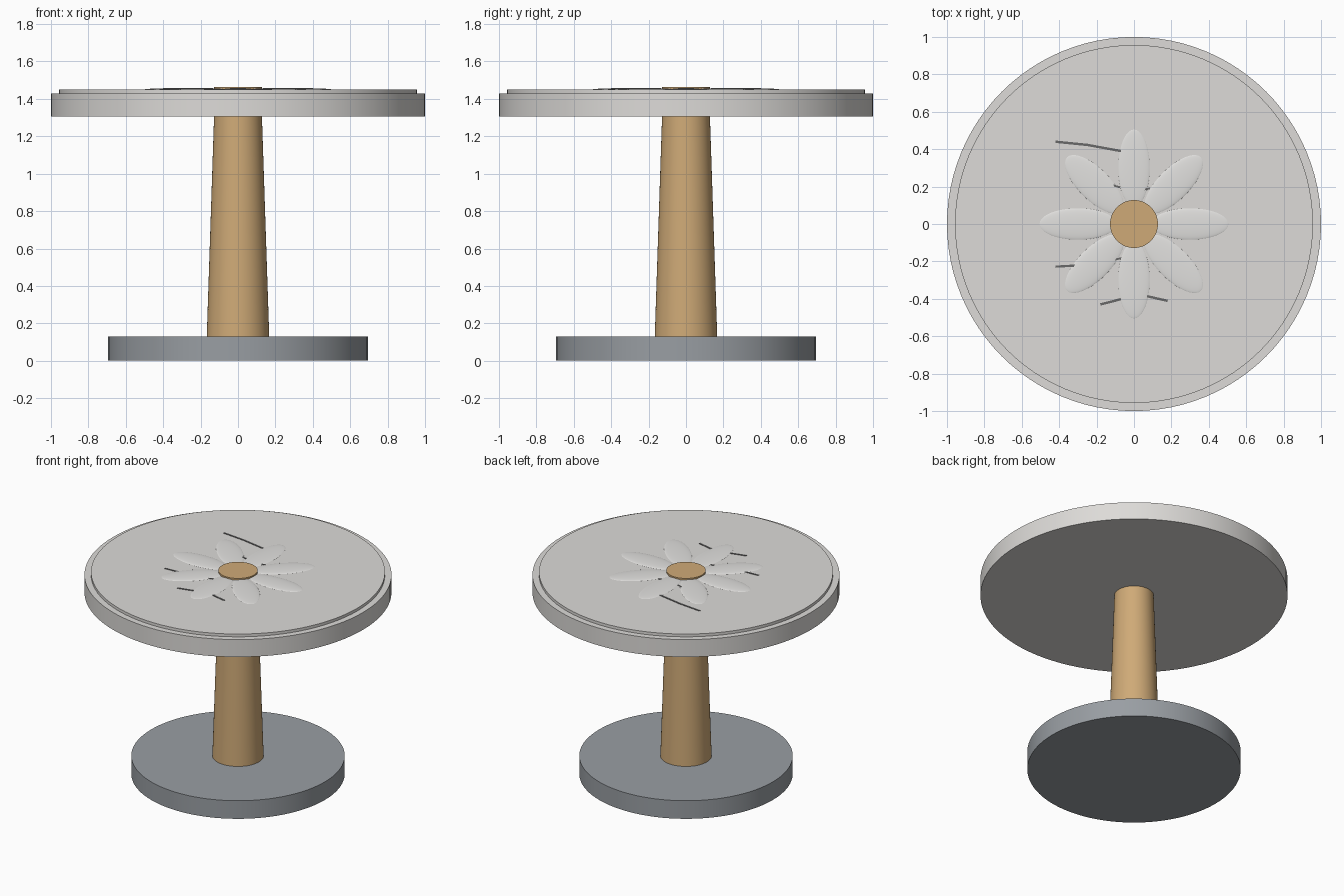
import bpy, math
from mathutils import Vector

cube = bpy.data.objects.get("Cube")
if cube:
    bpy.data.objects.remove(cube, do_unlink=True)


def lin(c):
    c /= 255
    return c / 12.92 if c <= 0.04045 else ((c + 0.055) / 1.055) ** 2.4


def material(name, r, g, b):
    m = bpy.data.materials.new(name)
    m.use_nodes = True
    col = (lin(r), lin(g), lin(b), 1)
    m.diffuse_color = col
    m.node_tree.nodes["Principled BSDF"].inputs["Base Color"].default_value = col
    return m


stone = material("pale stone", 221, 219, 216)
petal_white = material("petal white", 226, 225, 223)
wood = material("warm wood", 207, 170, 119)
slate = material("slate grey", 153, 158, 163)
vein_grey = material("vein grey", 105, 105, 105)


def finish(name, mat):
    ob = bpy.context.object
    ob.name = ob.data.name = name
    ob.data.materials.append(mat)
    bpy.ops.object.shade_smooth_by_angle(angle=math.radians(35))
    return ob


def disc(name, r_low, r_high, z0, z1, mat):
    """Upright round slab or tapered column from z0 to z1."""
    bpy.ops.mesh.primitive_cone_add(vertices=96, radius1=r_low, radius2=r_high,
                                    depth=z1 - z0, location=(0, 0, (z0 + z1) / 2))
    return finish(name, mat)


# Pedestal
disc("base", 0.695, 0.695, 0, 0.13, slate)
disc("column", 0.167, 0.128, 0.13, 1.305, wood)

# Table top with a raised inner slab
disc("table_top", 1.0, 1.0, 1.305, 1.43, stone)
disc("inner_slab", 0.957, 0.957, 1.43, 1.45, stone)

# Flower relief: eight flat domed petals round a wooden centre
for i in range(8):
    a = i * math.pi / 4
    bpy.ops.mesh.primitive_uv_sphere_add(
        segments=40, ring_count=16, radius=1, rotation=(0, 0, a),
        location=(0.3 * math.cos(a), 0.3 * math.sin(a), 1.449))
    bpy.context.object.scale = (0.207, 0.085, 0.009)
    finish(f"petal_{i + 1}", petal_white)
disc("flower_centre", 0.128, 0.128, 1.445, 1.463, wood)

# Thin veins showing at the surface: start, end, width
veins = [
    ((-0.42, 0.44), (-0.24, 0.422), 0.013),
    ((-0.25, 0.423), (-0.07, 0.39), 0.013),
    ((-0.42, -0.228), (-0.31, -0.222), 0.012),
    ((-0.18, -0.43), (-0.07, -0.402), 0.013),
    ((0.07, -0.386), (0.18, -0.411), 0.013),
    ((-0.11, 0.206), (-0.075, 0.196), 0.010),
    ((0.055, 0.185), (0.085, 0.190), 0.010),
    ((-0.11, -0.192), (-0.07, -0.183), 0.010),
]
for i, (p, q, w) in enumerate(veins):
    p, q = Vector(p), Vector(q)
    d, mid = q - p, (p + q) / 2
    bpy.ops.mesh.primitive_cube_add(size=1, location=(mid.x, mid.y, 1.4505),
                                    rotation=(0, 0, math.atan2(d.y, d.x)))
    bpy.context.object.scale = (d.length, w, 0.005)
    finish(f"vein_{i + 1}", vein_grey)
